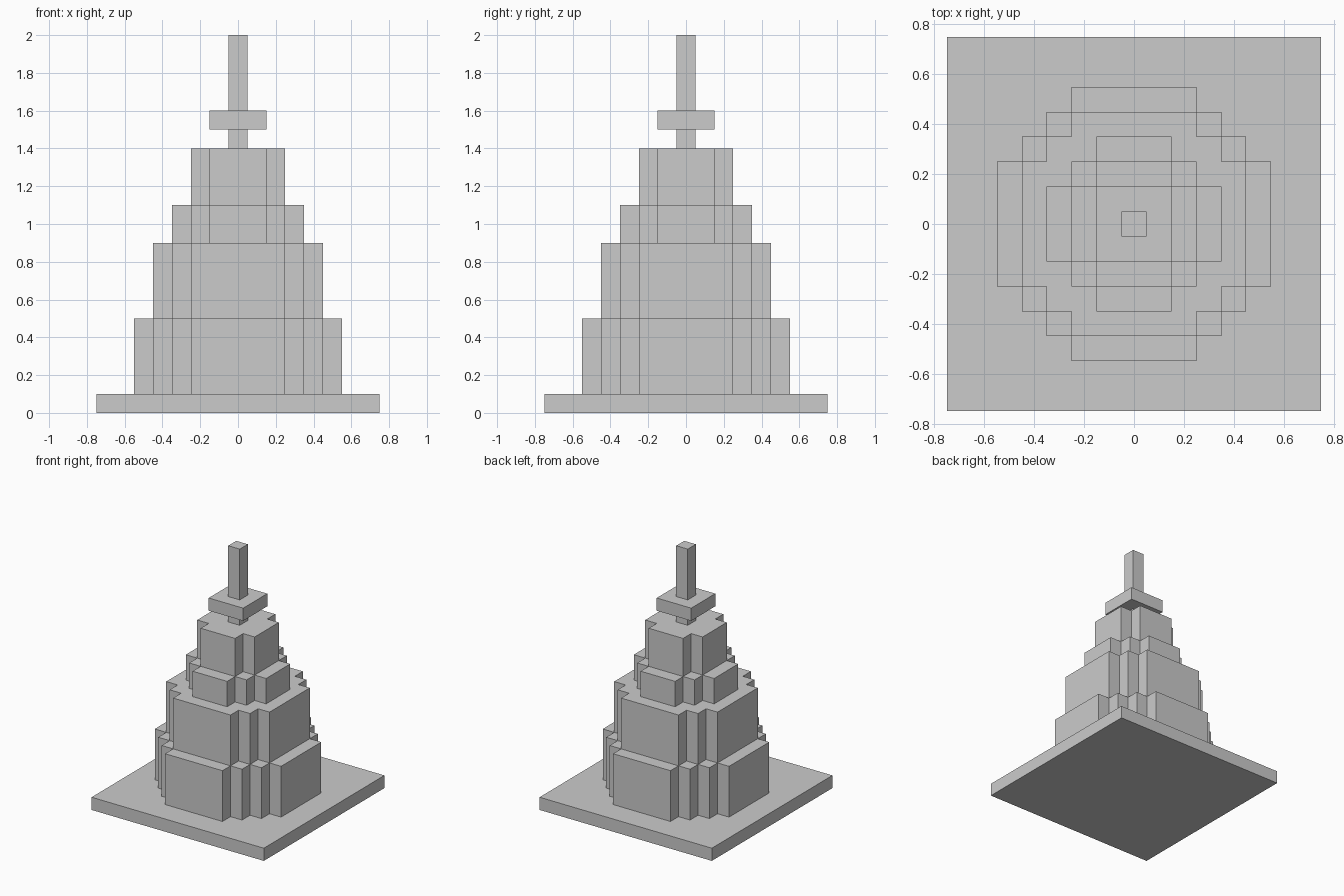
import bpy
import bmesh

if "Cube" in bpy.data.objects:
    bpy.data.objects.remove(bpy.data.objects["Cube"])

STEP = 0.1


def prism(name, outline, z0, z1):
    """Extrude a counter-clockwise outline from z0 up to z1."""
    bm = bmesh.new()
    face = bm.faces.new([bm.verts.new((x, y, z0)) for x, y in outline])
    res = bmesh.ops.extrude_face_region(bm, geom=[face], use_keep_orig=True)
    top = [v for v in res["geom"] if isinstance(v, bmesh.types.BMVert)]
    bmesh.ops.translate(bm, verts=top, vec=(0, 0, z1 - z0))
    bmesh.ops.recalc_face_normals(bm, faces=bm.faces)
    mesh = bpy.data.meshes.new(name)
    bm.to_mesh(mesh)
    bm.free()
    obj = bpy.data.objects.new(name, mesh)
    bpy.context.collection.objects.link(obj)
    return obj


def stepped_outline(outer, inner):
    """Square with staircase corners: half width outer, flat side half length inner."""
    x, y = outer, inner
    quarter = [(x, y)]
    for _ in range(round((outer - inner) / STEP)):
        x -= STEP
        quarter.append((x, y))
        y += STEP
        quarter.append((x, y))
    points = []
    for _ in range(4):
        points += quarter
        quarter = [(-py, px) for px, py in quarter]
    return points


def square(h):
    return [(h, h), (-h, h), (-h, -h), (h, -h)]


# Ground slab
prism("base_slab", square(0.75), 0.0, 0.1)

# Stacked tiers with notched corners: outer, flat half length, bottom, top
tiers = [
    (0.55, 0.25, 0.1, 0.5),
    (0.45, 0.25, 0.5, 0.9),
    (0.35, 0.15, 0.9, 1.1),
    (0.25, 0.15, 1.1, 1.4),
]
for i, (outer, inner, z0, z1) in enumerate(tiers, 1):
    prism(f"tier_{i}", stepped_outline(outer, inner), z0, z1)

# Spire and its collar
prism("spire", square(0.05), 1.4, 2.0)
prism("spire_collar", square(0.15), 1.5, 1.6)
